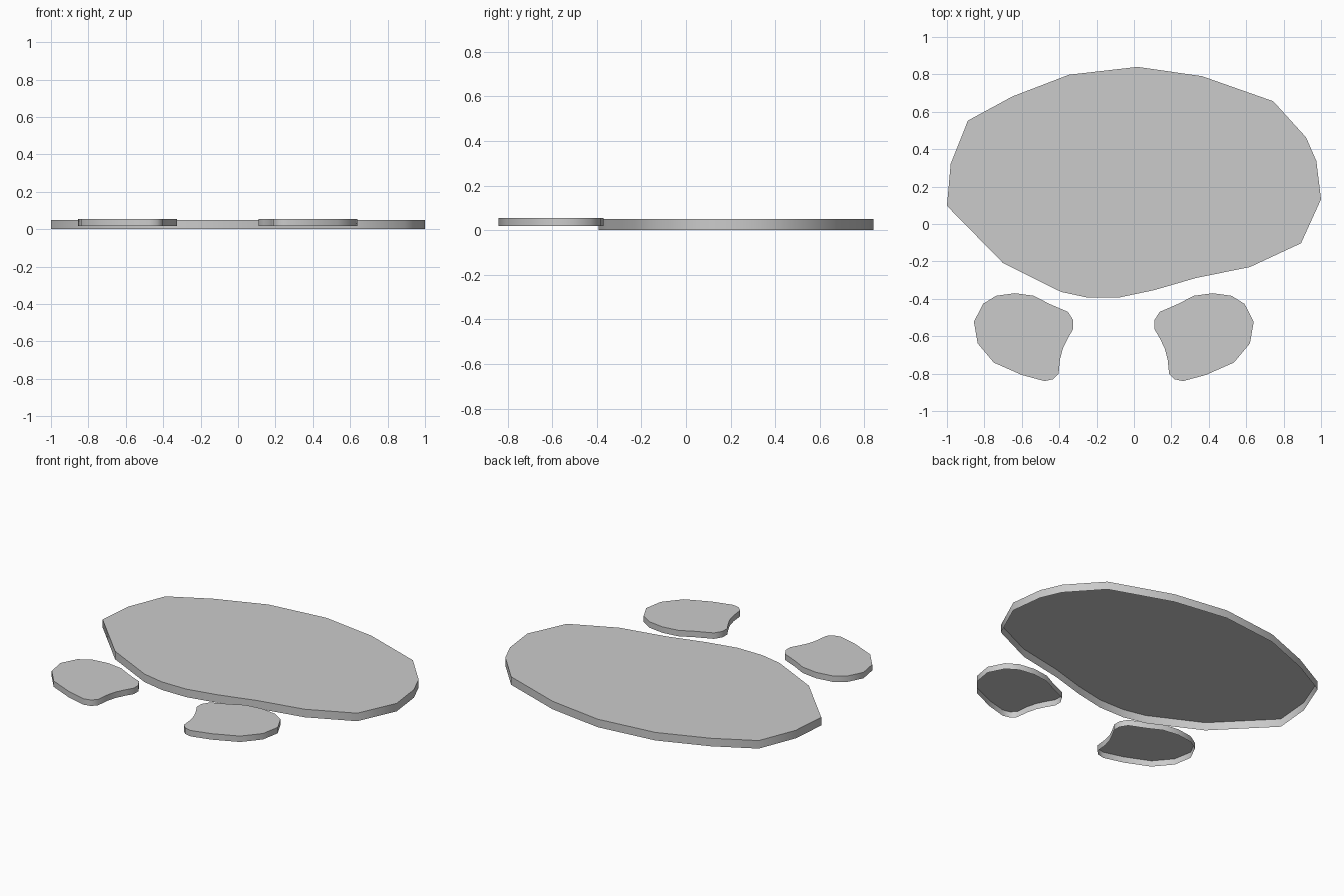
import bpy, bmesh, math

if "Cube" in bpy.data.objects:
    bpy.data.objects.remove(bpy.data.objects["Cube"])

def shell(name, outline, z0, z1):
    """Flat top with a smooth rim wall hanging down, open underneath."""
    bm = bmesh.new()
    base = bm.faces.new([bm.verts.new((x, y, z0)) for x, y in outline])
    ext = bmesh.ops.extrude_face_region(bm, geom=[base], use_keep_orig=True)
    for v in ext["geom"]:
        if isinstance(v, bmesh.types.BMVert):
            v.co.z = z1
    bmesh.ops.recalc_face_normals(bm, faces=bm.faces)
    # open the underside
    under = [f for f in bm.faces if all(abs(v.co.z - z0) < 1e-5 for v in f.verts)]
    bmesh.ops.delete(bm, geom=under, context='FACES_ONLY')
    mesh = bpy.data.meshes.new(name)
    bm.to_mesh(mesh)
    bm.free()
    obj = bpy.data.objects.new(name, mesh)
    bpy.context.collection.objects.link(obj)
    bpy.ops.object.select_all(action='DESELECT')
    obj.select_set(True)
    bpy.context.view_layer.objects.active = obj
    bpy.ops.object.shade_smooth_by_angle(angle=math.radians(60))
    return obj

# Large irregular oval plate
plate = [(-1, .097), (-.98, .322), (-.888, .553), (-.65, .682), (-.348, .798),
         (.02, .84), (.365, .79), (.745, .656), (.92, .463), (.975, .337),
         (1, .132), (.893, -.103), (.62, -.23), (.33, -.289), (.11, -.353),
         (-.08, -.393), (-.25, -.393), (-.39, -.363), (-.70, -.209)]
slab_top = .05
shell("large_plate", plate, 0, slab_top)

# Pair of small rounded pads, mirrored about x = -0.108
pad = [(-.856, -.523), (-.807, -.427), (-.738, -.384), (-.637, -.37),
       (-.535, -.384), (-.455, -.426), (-.353, -.47), (-.325, -.515),
       (-.325, -.561), (-.353, -.609), (-.38, -.664), (-.396, -.724),
       (-.404, -.801), (-.433, -.83), (-.478, -.84), (-.60, -.807),
       (-.75, -.741), (-.836, -.638)]
shell("left_pad", pad, .018, .055)
shell("right_pad", [(-.216 - x, y) for x, y in reversed(pad)], .018, .055)
